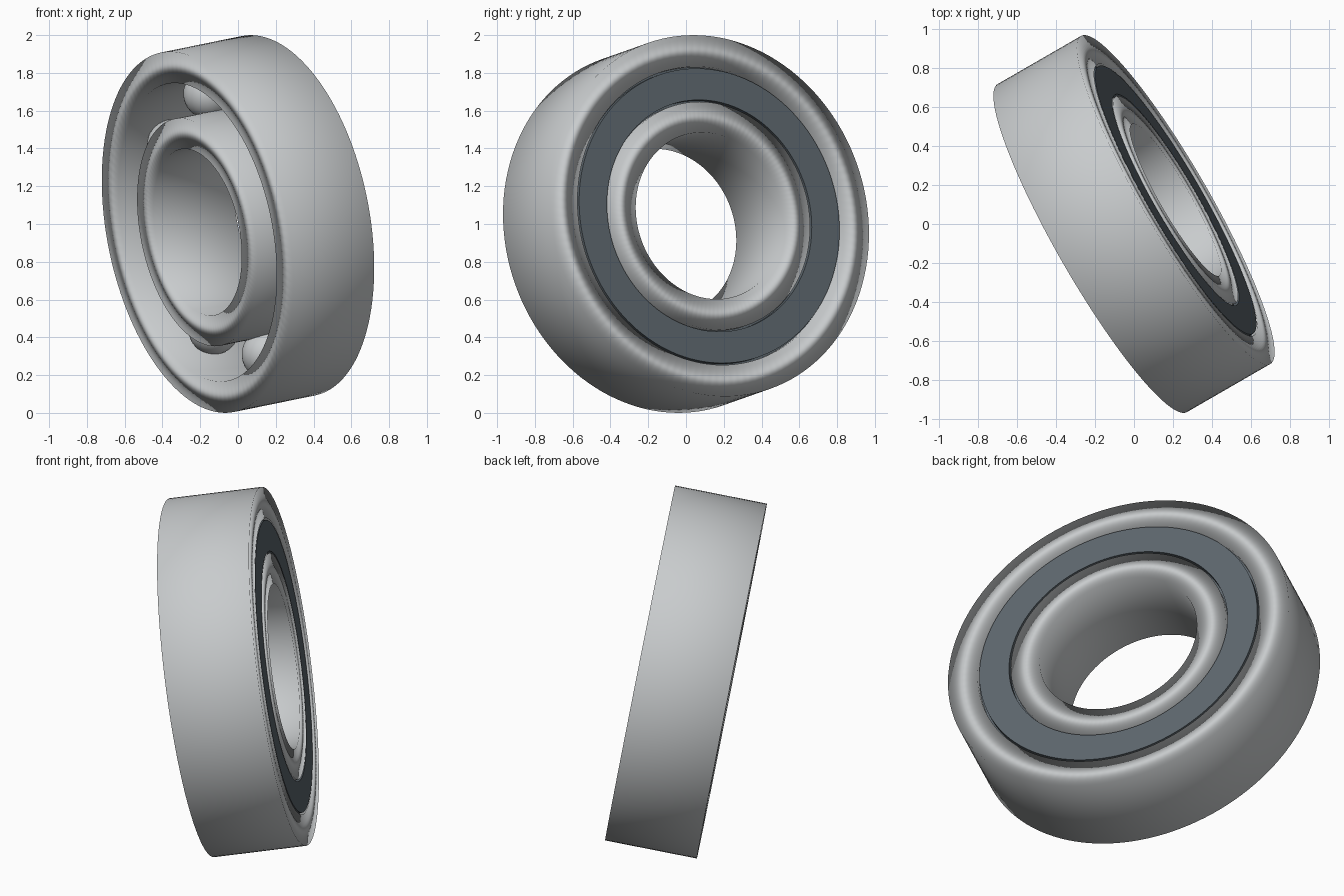
import bpy
import bmesh
from math import cos, sin, radians, pi, tau
from mathutils import Matrix, Vector

cube = bpy.data.objects.get("Cube")
if cube:
    bpy.data.objects.remove(cube, do_unlink=True)

# Main dimensions
OUTER_R, OUTER_HOLE_R = 0.971, 0.802
INNER_R, BORE_R = 0.613, 0.448
HALF_W = 0.251
BALL_R, BALL_COUNT = 0.135, 8
SEGMENTS = 128

# Tilted bearing frame: local z is the bearing axis
yaw, tilt = radians(30), radians(10)
axis = Vector((cos(tilt) * cos(yaw), cos(tilt) * sin(yaw), sin(tilt)))
side = Vector((-sin(yaw), cos(yaw), 0))
up = axis.cross(side)
frame = Matrix.Translation((0, 0, 1)) @ Matrix((side, up, axis)).transposed().to_4x4()


def make_material(name, color):
    mat = bpy.data.materials.new(name)
    mat.use_nodes = True
    rgba = (*color, 1)
    mat.diffuse_color = rgba
    mat.node_tree.nodes["Principled BSDF"].inputs["Base Color"].default_value = rgba
    return mat


steel = make_material("steel grey", (0.58, 0.6, 0.61))
rubber = make_material("dark slate", (0.11, 0.135, 0.155))


def add_object(name, bm, mat, smooth):
    bmesh.ops.recalc_face_normals(bm, faces=bm.faces)
    for face in bm.faces:
        face.smooth = smooth
    mesh = bpy.data.meshes.new(name)
    bm.to_mesh(mesh)
    bm.free()
    mesh.materials.append(mat)
    obj = bpy.data.objects.new(name, mesh)
    bpy.context.collection.objects.link(obj)
    obj.matrix_world = frame
    return obj


def lathe(name, profile, mat, smooth=True):
    """Revolve a closed (radius, height) outline about the bearing axis."""
    bm = bmesh.new()
    rings = []
    for i in range(SEGMENTS):
        a = tau * i / SEGMENTS
        rings.append([bm.verts.new((r * cos(a), r * sin(a), h)) for r, h in profile])
    count = len(profile)
    for i in range(SEGMENTS):
        here, after = rings[i], rings[(i + 1) % SEGMENTS]
        for j in range(count):
            k = (j + 1) % count
            bm.faces.new((here[j], after[j], after[k], here[k]))
    return add_object(name, bm, mat, smooth)


def race(name, r_in, r_out):
    """Square-section ring whose end faces shade as a soft roll."""
    ring = lathe(name, [(r_in, -HALF_W), (r_out, -HALF_W),
                        (r_out, HALF_W), (r_in, HALF_W)], steel)
    soft = ring.modifiers.new("soft rim", 'WEIGHTED_NORMAL')
    soft.mode = 'FACE_AREA'
    soft.keep_sharp = False


# Inner and outer races
race("outer_race", OUTER_HOLE_R, OUTER_R)
race("inner_race", BORE_R, INNER_R)

# Seal on one side: face plate with a lip behind it closing the gaps
top, step, back = HALF_W, HALF_W - 0.03, HALF_W - 0.06
gap = 0.01
seal = lathe("seal", [(INNER_R, back), (OUTER_HOLE_R, back),
                      (OUTER_HOLE_R, step), (OUTER_HOLE_R - gap, step),
                      (OUTER_HOLE_R - gap, top), (INNER_R + gap, top),
                      (INNER_R + gap, step), (INNER_R, step)], rubber)
bpy.context.view_layer.objects.active = seal
seal.select_set(True)
bpy.ops.object.shade_smooth_by_angle(angle=radians(30))
seal.select_set(False)

# Balls between the races
pitch = (INNER_R + OUTER_HOLE_R) / 2
for i in range(BALL_COUNT):
    a = radians(82) + tau * i / BALL_COUNT
    bm = bmesh.new()
    bmesh.ops.create_uvsphere(bm, u_segments=32, v_segments=16, radius=BALL_R)
    bmesh.ops.translate(bm, verts=bm.verts, vec=(pitch * cos(a), pitch * sin(a), 0))
    add_object(f"ball_{i + 1}", bm, steel, True)
